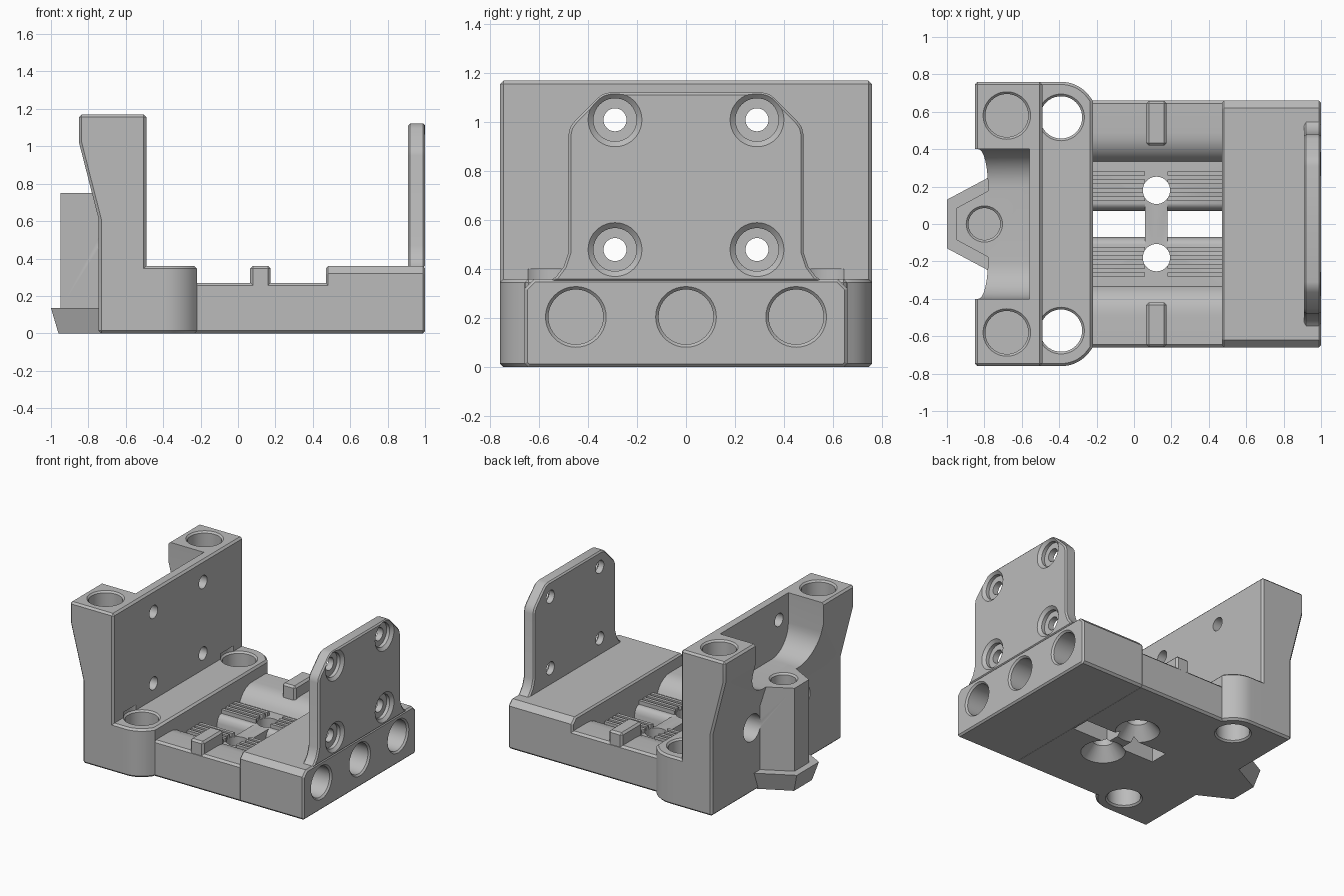
import bpy, bmesh
from math import sin, cos, pi, radians
from mathutils import Vector

if "Cube" in bpy.data.objects:
    bpy.data.objects.remove(bpy.data.objects["Cube"])

grey = bpy.data.materials.new("printed grey")
grey.use_nodes = True
grey.diffuse_color = (0.5, 0.5, 0.5, 1)
grey.node_tree.nodes["Principled BSDF"].inputs["Base Color"].default_value = (0.5, 0.5, 0.5, 1)
parts = []


def loft(name, loops):
    """Closed solid through matching loops of 3D points."""
    bm = bmesh.new()
    rings = [[bm.verts.new(p) for p in loop] for loop in loops]
    n = len(rings[0])
    for a, b in zip(rings, rings[1:]):
        for i in range(n):
            j = (i + 1) % n
            bm.faces.new((a[i], a[j], b[j], b[i]))
    bm.faces.new(rings[0][::-1])
    bm.faces.new(rings[-1])
    bmesh.ops.recalc_face_normals(bm, faces=bm.faces)
    mesh = bpy.data.meshes.new(name)
    bm.to_mesh(mesh)
    bm.free()
    mesh.materials.append(grey)
    obj = bpy.data.objects.new(name, mesh)
    bpy.context.collection.objects.link(obj)
    return obj


def prism(name, outline, axis, lo, hi):
    """Extrude a 2D outline along an axis."""
    def place(p, d):
        return {"x": (d, *p), "y": (p[0], d, p[1]), "z": (*p, d)}[axis]
    return loft(name, [[place(p, d) for p in outline] for d in (lo, hi)])


def turned(name, origin, direction, profile, sides=40):
    """Round solid from (distance, radius) pairs along a direction."""
    d = Vector(direction)
    u = d.orthogonal().normalized()
    v = d.cross(u)
    turn = [2 * pi * i / sides for i in range(sides)]
    return loft(name, [[Vector(origin) + d * h + (u * cos(a) + v * sin(a)) * r for a in turn]
                       for h, r in profile])


def hole(origin, direction, depth, r, rim=0.012):
    """Round cutter with a chamfered mouth."""
    return turned("hole_cutter", origin, direction,
                  [(-0.05, r + rim), (0, r + rim), (rim, r), (depth, r)])


def mirrored(half):
    """Close a half outline across its second mirror line."""
    return half + [(-a, b) for a, b in reversed(half)]


def box(name, x0, x1, y0, y1, z0, z1):
    return prism(name, [(x0, y0), (x1, y0), (x1, y1), (x0, y1)], "z", z0, z1)


def bake(obj):
    deps = bpy.context.evaluated_depsgraph_get()
    mesh = bpy.data.meshes.new_from_object(obj.evaluated_get(deps))
    obj.modifiers.clear()
    obj.data = mesh


def finish(obj, cutters=(), bevel=0, angle=35):
    if bevel:
        mod = obj.modifiers.new("edge", "BEVEL")
        mod.width, mod.segments = bevel, 1
        mod.limit_method, mod.angle_limit = "ANGLE", radians(angle)
    for c in cutters:
        mod = obj.modifiers.new("cut", "BOOLEAN")
        mod.operation, mod.solver, mod.object = "DIFFERENCE", "EXACT", c
    bake(obj)
    parts.append(obj)


SIDES = (-1, 1)
X, Z = (1, 0, 0), (0, 0, 1)
cutters = []


def cutter(obj):
    obj.hide_render = True
    cutters.append(obj)
    return obj


# shared cutters: rod holes, belt screw hole, bolt holes
corner_holes = [cutter(turned("corner_cutter", (-0.39, s * 0.57, 0), Z,
                [(-0.1, 0.125), (0, 0.125), (0.012, 0.113), (0.348, 0.113), (0.36, 0.125), (0.4, 0.125)]))
                for s in SIDES]
screw_hole = cutter(hole((-0.8, 0, 0.75), (0, 0, -1), 0.4, 0.085))
bolts, heads = [], []
for s in SIDES:
    for z in (0.48, 1.01):
        bolts.append(cutter(turned("bolt_cutter", (-0.7, s * 0.29, z), X, [(0, 0.048), (0.4, 0.048)])))
    heads.append(cutter(turned("head_cutter", (-1.2, s * 0.29, 0.48), X, [(0, 0.1), (0.63, 0.1)])))

# upright wall with two columns and a rounded recess between them
upright = prism("upright_wall", [(-0.745, 0), (-0.49, 0), (-0.49, 1.17), (-0.85, 1.17),
                                 (-0.85, 1.02), (-0.745, 0.61)], "y", -0.76, 0.76)
u_half = [(0.4, 1.4)] + [(0.2 + 0.2 * cos(a), 0.95 - 0.2 * sin(a))
                         for a in (pi / 2 * i / 10 for i in range(11))]
recess = cutter(prism("recess_cutter", mirrored(u_half), "x", -1.2, -0.56))
rods = [cutter(hole((-0.68, s * 0.58, 1.17), (0, 0, -1), 0.25, 0.115)) for s in SIDES]
finish(upright, [recess] + rods + heads + bolts + corner_holes + [screw_hole], 0.014)

# nut boss and its flared foot
boss = prism("nut_boss", [(-0.7, -0.22), (-0.7, 0.22), (-0.95, 0.085), (-0.95, -0.085)], "z", 0.13, 0.75)
finish(boss, heads + [screw_hole])
foot = loft("boss_foot", [[(-0.7, -w, z), (-0.7, w, z), (f, n, z), (f, -n, z)]
                          for z, w, f, n in ((0, 0.24, -0.96, 0.105), (0.135, 0.29, -1, 0.13))])
finish(foot)

# step with rounded corners along the wall
arc = [(-0.39 + 0.19 * cos(a), 0.57 + 0.19 * sin(a)) for a in (radians(90 - 6 * i) for i in range(10))]
half = [(-0.55, 0.76)] + arc + [(-0.22, 0.66)]
step = prism("corner_step", half + [(x, -y) for x, y in reversed(half)], "z", 0, 0.36)
finish(step, corner_holes, 0.014, 60)

# base tray with a rounded trough
tray_half = [(0.645, 0), (0.66, 0.015), (0.66, 0.255), (0.645, 0.27), (0.49, 0.27), (0.45, 0.267),
             (0.41, 0.254), (0.375, 0.23), (0.35, 0.2), (0.335, 0.172)]
tray = prism("base_tray", mirrored(tray_half), "x", -0.24, 0.48)
slot_half = [(0.07, -0.1), (0.07, 0.12), (0.08, 0.15), (0.095, 0.166), (0.115, 0.174), (0.115, 0.21)]
slots = [cutter(prism("slot_cutter", mirrored(slot_half), "x", a, b))
         for a, b in ((-0.22, 0.06), (0.18, 0.47))]
sinks = [cutter(turned("sink_cutter", (0.12, s * 0.18, 0), Z,
                       [(-0.1, 0.15), (0, 0.15), (0.09, 0.073), (0.3, 0.073)])) for s in SIDES]
finish(tray, slots + sinks)

# belt teeth and retaining tabs
for s in SIDES:
    for x0, x1 in ((-0.23, 0.06), (0.18, 0.475)):
        for i in range(4):
            y = s * (0.135 + 0.045 * i)
            tooth = box("belt_tooth", x0, x1, y - 0.012, y + 0.012, 0.16, 0.2)
            finish(tooth, [sinks[SIDES.index(s)]])
    tab = box("belt_tab", 0.065, 0.175, *sorted((s * 0.42, s * 0.658)), 0.21, 0.36)
    finish(tab, bevel=0.014)

# end block with three bearing holes
block_half = [(0.645, 0), (0.66, 0.015), (0.66, 0.32), (0.62, 0.36)]
block = prism("end_block", mirrored(block_half), "x", 0.47, 1)
bores = [cutter(hole((1, y, 0.205), (-1, 0, 0), 0.42, 0.112)) for y in (-0.45, 0, 0.45)]
finish(block, bores, 0.012, 60)

# mounting plate with four counterbored holes
plate_half = [(0.56, 0.35), (0.53, 0.37), (0.5, 0.41), (0.48, 0.47), (0.48, 0.95), (0.473, 0.98),
              (0.455, 1.005), (0.365, 1.095), (0.34, 1.115), (0.31, 1.122)]
plate = prism("mounting_plate", mirrored(plate_half), "x", 0.91, 1)
mounts = [cutter(turned("mount_cutter", (1, s * 0.29, z), (-1, 0, 0),
                        [(-0.05, 0.11), (0, 0.11), (0.02, 0.088), (0.045, 0.088), (0.046, 0.047), (0.2, 0.047)]))
          for s in SIDES for z in (0.48, 1.01)]
finish(plate, mounts, 0.014, 60)

# remove cutters, smooth the round surfaces
for c in cutters:
    bpy.data.objects.remove(c)
bpy.ops.object.select_all(action="DESELECT")
for p in parts:
    p.select_set(True)
bpy.context.view_layer.objects.active = parts[0]
bpy.ops.object.shade_smooth_by_angle(angle=radians(30))
